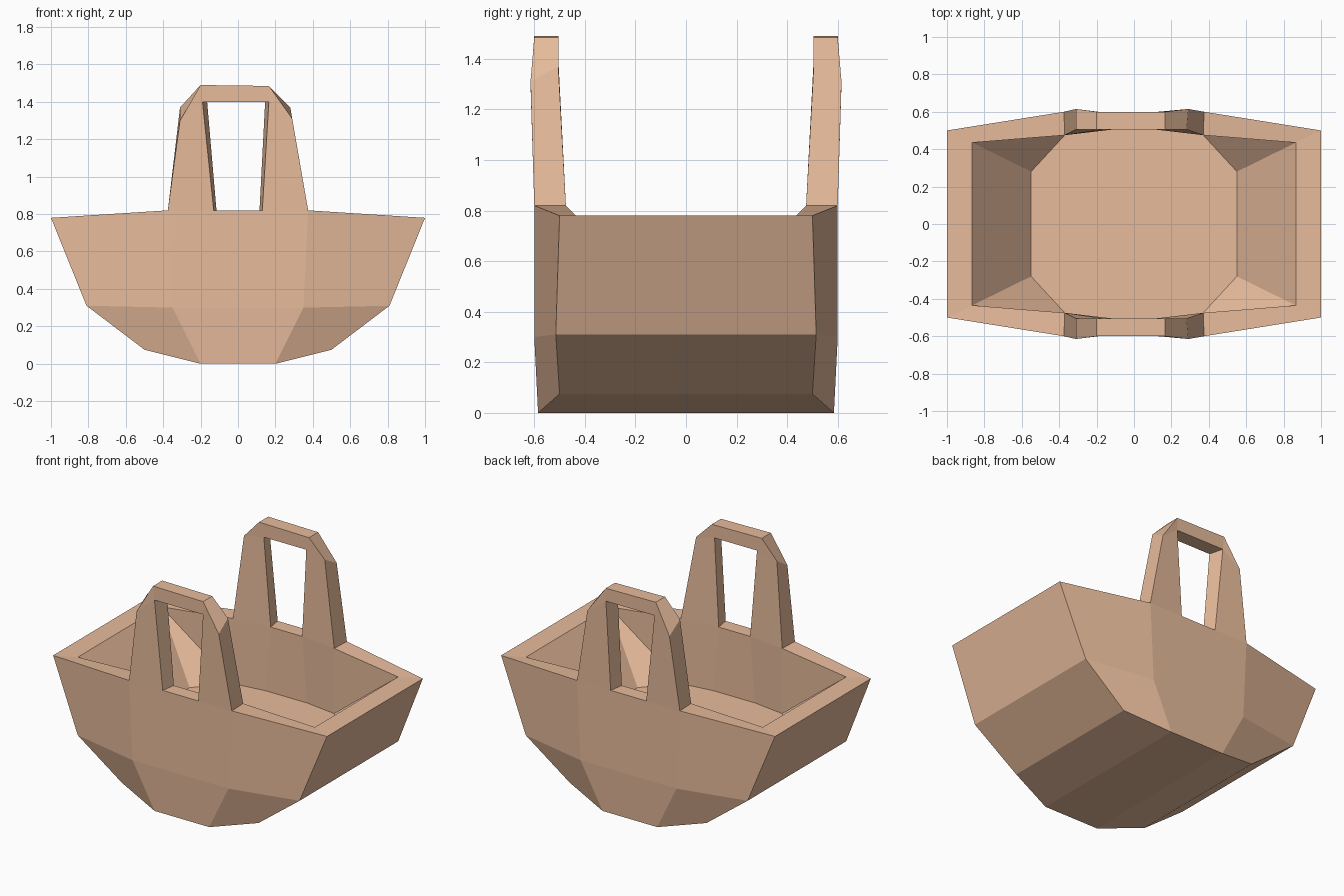
import bpy, bmesh
from itertools import product

if "Cube" in bpy.data.objects:
    bpy.data.objects.remove(bpy.data.objects["Cube"])

clay = bpy.data.materials.new("clay")
clay.diffuse_color = (0.80, 0.50, 0.33, 1)
clay.use_nodes = True
clay.node_tree.nodes["Principled BSDF"].inputs["Base Color"].default_value = clay.diffuse_color


def build(name, pts, faces, joints, signs):
    """Mesh from named points, mirrored by signs; joint faces are left open."""
    bm = bmesh.new()
    for sx, sy in signs:
        v = {k: bm.verts.new((x * sx, y * sy, z)) for k, (x, y, z) in pts.items()}
        for f in faces + joints:
            face = bm.faces.new([v[k] for k in f.split()])
            face.material_index = 1 if f in joints else 0
    bmesh.ops.remove_doubles(bm, verts=bm.verts[:], dist=0.0005)
    bmesh.ops.recalc_face_normals(bm, faces=bm.faces[:])
    bmesh.ops.delete(bm, geom=[f for f in bm.faces if f.material_index], context='FACES')
    me = bpy.data.meshes.new(name)
    bm.to_mesh(me)
    bm.free()
    me.materials.append(clay)
    ob = bpy.data.objects.new(name, me)
    bpy.context.collection.objects.link(ob)
    return ob


# Basket body: one quadrant (names ending in 0 lie on x = 0, in c on y = 0)
body = dict(
    a0=(0, .585, 0), a=(.2, .585, 0), b=(.5, .5, .075), c=(.81, .515, .31), d=(1, .5, .78),
    e=(.375, .6, .82), f=(.35, .6, .3), f0=(0, .6, .3), g=(.13, .6, .82), g0=(0, .6, .82),
    a0c=(0, 0, 0), ac=(.2, 0, 0), bc=(.5, 0, .075), cc=(.81, 0, .31), dc=(1, 0, .78),
    i=(.865, .435, .78), ic=(.865, 0, .78), j=(.37, .475, .82),
    k=(.115, .505, .82), k0=(0, .505, .82),
    l=(.55, .28, .39), lc=(.55, 0, .39), m=(.37, .475, .39),
    n=(.15, .505, .39), n0=(0, .505, .39), o=(0, 0, .39))
body_faces = [
    "a0c ac a a0", "ac bc b a", "bc cc c b", "cc dc d c",      # keel and ends
    "a0 a f f0", "f0 f e g g0", "a b c f", "f c d e",          # outer side
    "dc ic i d", "d i j e", "g k k0 g0",                       # rim
    "ic lc l i", "i l m", "i m j", "j m n k", "k n n0 k0",     # inner walls
    "o lc l m n n0"]                                           # floor
build("basket_body", body, body_faces, ["e j k g"], list(product((1, -1), (1, -1))))

# Handle: p = outer edge, q = opening; f = outward side, b = inward side
handle = dict(
    p0f=(-.375, .6, .82), p1f=(-.31, .615, 1.30), p2f=(-.2, .6, 1.49),
    p3f=(.165, .6, 1.485), p4f=(.29, .615, 1.31), p5f=(.375, .6, .82),
    p0b=(-.37, .475, .82), p1b=(-.31, .505, 1.37), p2b=(-.2, .505, 1.49),
    p3b=(.165, .505, 1.485), p4b=(.28, .505, 1.37), p5b=(.37, .475, .82),
    q0f=(-.13, .6, .82), q1f=(-.19, .6, 1.4), q2f=(.165, .6, 1.4), q3f=(.13, .6, .82),
    q0b=(-.115, .505, .82), q1b=(-.165, .505, 1.4), q2b=(.145, .505, 1.4), q3b=(.115, .505, .82))
handle_faces = []
for s in "fb":
    handle_faces += [t.replace("#", s) for t in (
        "p0# p1# q1# q0#", "p1# p2# q1#", "p2# p3# q2# q1#", "p3# p4# q2#", "p4# p5# q3# q2#")]
for edge, count in (("p", 5), ("q", 3)):
    for n in range(count):
        handle_faces.append(f"{edge}{n}f {edge}{n+1}f {edge}{n+1}b {edge}{n}b")
feet = ["p0f q0f q0b p0b", "p5f q3f q3b p5b"]
for name, sy in (("back_handle", 1), ("front_handle", -1)):
    build(name, handle, handle_faces, feet, [(1, sy)])
